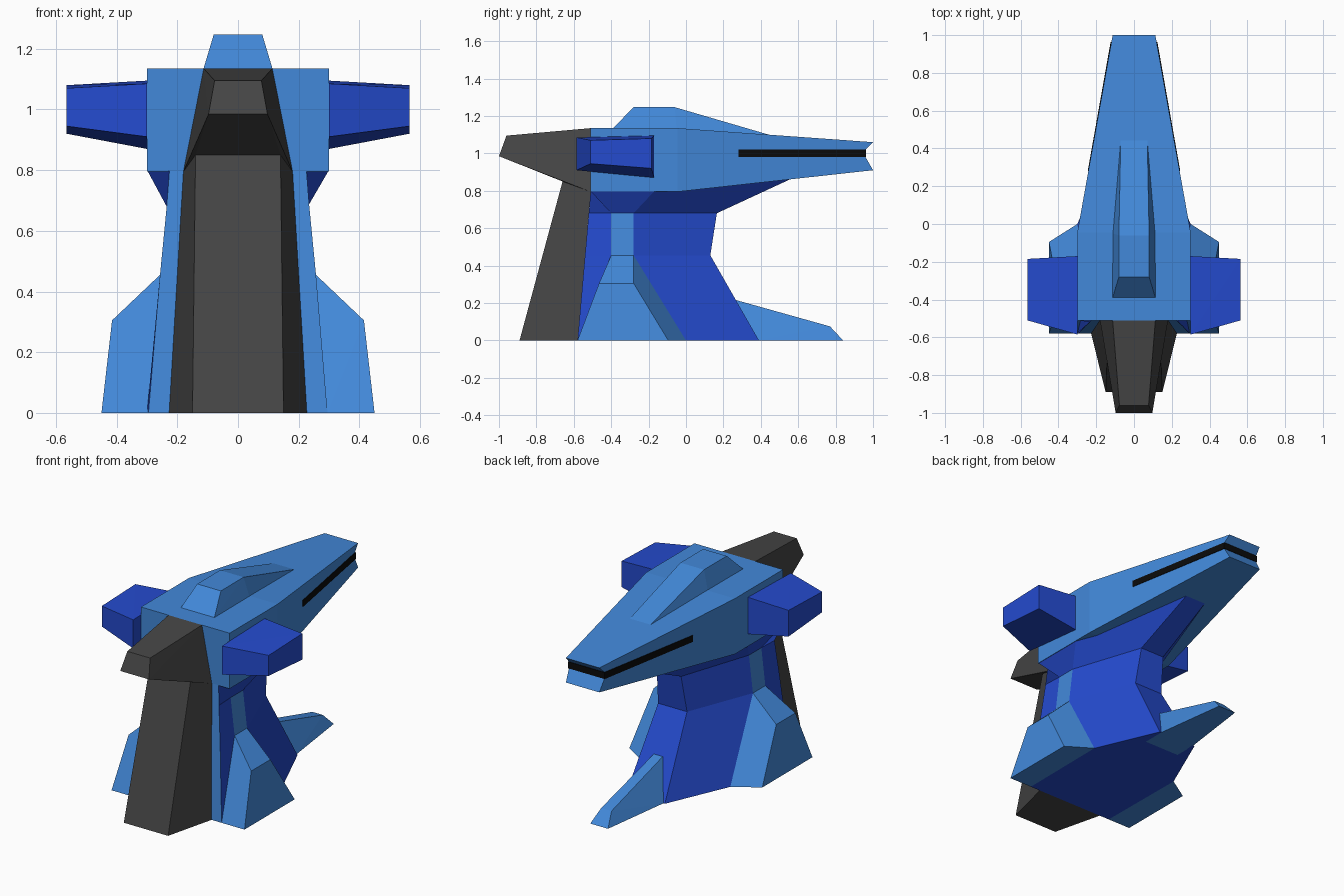
import bpy, bmesh

if "Cube" in bpy.data.objects:
    bpy.data.objects.remove(bpy.data.objects["Cube"])


def material(name, rgb):
    m = bpy.data.materials.new(name)
    m.diffuse_color = (*rgb, 1)
    m.use_nodes = True
    m.node_tree.nodes["Principled BSDF"].inputs["Base Color"].default_value = m.diffuse_color
    return m


LIGHT = material("light_blue", (0.055, 0.25, 0.70))
DEEP = material("deep_blue", (0.018, 0.07, 0.62))
DARK = material("dark_grey", (0.06, 0.06, 0.06))
BLACK = material("black", (0.003, 0.003, 0.003))


def finish(bm, name, mats):
    bmesh.ops.recalc_face_normals(bm, faces=bm.faces[:])
    me = bpy.data.meshes.new(name)
    bm.to_mesh(me)
    bm.free()
    for m in mats:
        me.materials.append(m)
    ob = bpy.data.objects.new(name, me)
    bpy.context.collection.objects.link(ob)
    return ob


def flip(pts):
    return [(-x, y, z) for x, y, z in pts]


def hull(name, pts, mat):
    """Convex faceted block around the points."""
    bm = bmesh.new()
    vs = [bm.verts.new(p) for p in pts]
    r = bmesh.ops.convex_hull(bm, input=vs)
    junk = {v for v in r["geom_interior"] + r["geom_unused"]
            if isinstance(v, bmesh.types.BMVert) and v.is_valid}
    bmesh.ops.delete(bm, geom=list(junk), context="VERTS")
    bmesh.ops.dissolve_limit(bm, angle_limit=0.01, verts=bm.verts[:], edges=bm.edges[:])
    return finish(bm, name, [mat])


def loft(name, halves, mats, accent=()):
    """Bridge mirrored half sections; accent lists (span, edge) using mats[1]."""
    bm = bmesh.new()
    rings = [[bm.verts.new(p) for p in h + flip(h)[::-1]] for h in halves]
    n = len(rings[0])
    for s, (a, b) in enumerate(zip(rings, rings[1:])):
        for k in range(n):
            j = (k + 1) % n
            f = bm.faces.new((a[k], a[j], b[j], b[k]))
            f.material_index = int((s, k) in accent)
    for r in (rings[0], rings[-1]):
        for k in range(n // 2 - 1):
            bm.faces.new((r[k], r[k + 1], r[n - 2 - k], r[n - 1 - k]))
    return finish(bm, name, mats)


# Long wedge head with notched end
loft("head", [
    [(.30, -.51, 1.135), (.30, -.51, 1.02), (.30, -.51, .98), (.30, -.51, .795)],
    [(.30, -.045, 1.135), (.30, -.045, 1.02), (.30, -.045, .98), (.30, -.045, .795)],
    [(.113, 1, 1.06), (.12, .96, 1.02), (.12, .96, .98), (.113, 1, .91)],
], [LIGHT])

# Black slit wrapping the nose
loft("nose_slit", [
    [(.245, .28, 1.02), (.245, .28, .98)],
    [(.124, .963, 1.02), (.124, .963, .98)],
], [BLACK])

# Crest on top of the head
crest = [(.115, -.395, 1.13), (.08, -.28, 1.247), (.08, -.06, 1.247),
         (.113, -.05, 1.13), (.07, .46, 1.095), (.07, .48, 1.08), (.115, -.395, 1.08)]
hull("crest", crest + flip(crest), LIGHT)

# Neck body flaring out below the head, light front panel and side strips
loft("neck", [
    [(.295, -.58, 0), (.30, -.575, 0), (.30, 0, 0), (.13, .39, 0)],
    [(.257, -.54, .455), (.257, -.40, .455), (.257, -.28, .455), (.098, .13, .455)],
    [(.235, -.52, .68), (.23, -.40, .68), (.23, -.28, .68), (.082, .165, .68)],
    [(.226, -.51, .797), (.298, -.509, .797), (.298, -.17, .797), (.07, .56, .863)],
], [DEEP, LIGHT], [(0, 7), (1, 7), (2, 7), (1, 1), (1, 5)])

# Rear foot blade
blade = [(.03, .27, .215), (.035, .77, .075), (.06, .84, 0), (.12, .39, 0),
         (.12, .25, 0), (.03, .2, .215)]
hull("rear_foot", blade + flip(blade), LIGHT)

# Dark front column and snout-like cap
column = [(.15, -.89, 0), (.227, -.58, 0), (.14, -.66, .85), (.18, -.51, .795)]
hull("front_column", column + flip(column), DARK)
cap = [(.14, -.66, .85), (.18, -.51, .795), (.097, -1, .985),
       (.077, -.96, 1.095), (.113, -.51, 1.135)]
hull("front_cap", cap + flip(cap), DARK)

# Side pods and base fins, mirrored left and right
pod = [(.30, -.585, 1.085), (.30, -.585, .91), (.30, -.17, 1.095), (.30, -.17, .87),
       (.565, -.51, 1.07), (.565, -.51, .945), (.565, -.185, 1.08), (.565, -.185, .92)]
fin = [(.45, -.58, 0), (.45, -.095, 0), (.295, -.58, 0), (.30, 0, 0),
       (.415, -.465, .305), (.415, -.28, .305), (.257, -.40, .455), (.257, -.28, .455)]
for side, f in (("right", list), ("left", flip)):
    hull(side + "_pod", f(pod), DEEP)
    hull(side + "_base_fin", f(fin), LIGHT)
